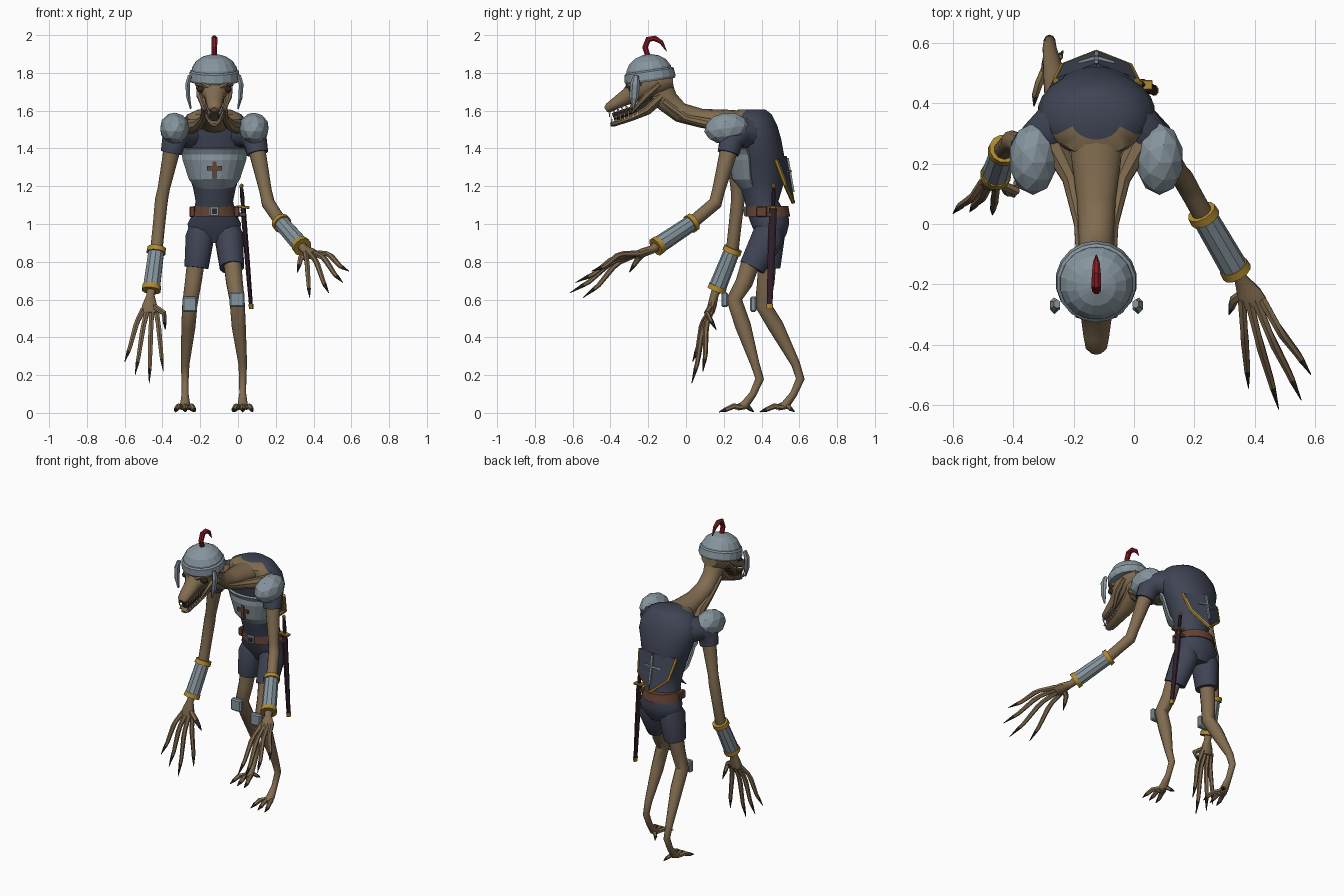
import bpy, bmesh, math
from mathutils import Vector as V

if "Cube" in bpy.data.objects:
    bpy.data.objects.remove(bpy.data.objects["Cube"])

CX = -0.125  # body centre line


def mat(name, *c):
    m = bpy.data.materials.new(name)
    m.use_nodes = True
    m.diffuse_color = (*c, 1)
    m.node_tree.nodes["Principled BSDF"].inputs["Base Color"].default_value = (*c, 1)
    return m


skin = mat("tan_hide", .22, .15, .08)
navy = mat("navy_cloth", .05, .058, .09)
steel = mat("blue_steel", .24, .3, .34)
gold = mat("brass", .42, .25, .03)
red = mat("crimson", .24, .012, .02)
leather = mat("leather", .13, .055, .035)
plum = mat("dark_plum", .03, .013, .024)
dark = mat("claw_black", .03, .022, .016)
bone = mat("bone", .36, .3, .2)


def finish(name, bm, mats, smooth):
    me = bpy.data.meshes.new(name)
    bmesh.ops.recalc_face_normals(bm, faces=bm.faces)
    bm.to_mesh(me)
    bm.free()
    ob = bpy.data.objects.new(name, me)
    bpy.context.collection.objects.link(ob)
    for m in mats:
        me.materials.append(m)
    if smooth:
        bpy.ops.object.select_all(action="DESELECT")
        ob.select_set(True)
        bpy.context.view_layer.objects.active = ob
        bpy.ops.object.shade_smooth_by_angle(angle=math.radians(smooth))
    return ob


def tube(name, pts, m, sides=8, axis=None, smooth=40, tip=None, tips=1, arc=None):
    """Loft rings (x, y, z, width[, height]) along a path; tip colours the last segments."""
    bm = bmesh.new()
    P = [V(p[:3]) for p in pts]
    rings = []
    for i, p in enumerate(pts):
        t = V(axis) if axis else P[min(i + 1, len(P) - 1)] - P[max(i - 1, 0)]
        t.normalize()
        s = (V((1, 0, 0)) - t * t.x).normalized()
        u = t.cross(s)
        a0, a1 = arc or (0, 360)
        n = sides + (1 if arc else 0)
        ring = []
        for k in range(n):
            a = math.radians(a0 + (a1 - a0) * k / sides + (0 if arc else 180 / sides))
            ring.append(bm.verts.new(P[i] + s * p[3] * math.cos(a) + u * p[-1] * math.sin(a)))
        rings.append(ring)
    for i, (a, b) in enumerate(zip(rings, rings[1:])):
        for k in range(sides):
            j = (k + 1) % len(a)
            f = bm.faces.new((a[k], a[j], b[j], b[k]))
            f.material_index = int(bool(tip) and i >= len(rings) - 1 - tips)
    if not arc:
        bm.faces.new(rings[0])
        bm.faces.new(rings[-1]).material_index = int(bool(tip))
    return finish(name, bm, [m, tip] if tip else [m], smooth)


def box(name, c, size, m, bevel=0, rot=(0, 0, 0)):
    bm = bmesh.new()
    bmesh.ops.create_cube(bm, size=1)
    bmesh.ops.scale(bm, vec=size, verts=bm.verts)
    if bevel:
        bmesh.ops.bevel(bm, geom=bm.edges[:], offset=bevel, segments=1, affect="EDGES")
    ob = finish(name, bm, [m], 0)
    ob.location, ob.rotation_euler = c, rot
    return ob


def ball(name, c, size, m, sub=2, rot=(0, 0, 0), smooth=0):
    bm = bmesh.new()
    bmesh.ops.create_icosphere(bm, subdivisions=sub, radius=1)
    bmesh.ops.scale(bm, vec=size, verts=bm.verts)
    ob = finish(name, bm, [m], smooth)
    ob.location, ob.rotation_euler = c, rot
    return ob


# Torso: z, front y, back y, half width
body = [(1.04, .33, .54, .115), (1.12, .31, .49, .10), (1.22, .28, .52, .12), (1.34, .26, .525, .16),
        (1.45, .24, .505, .195), (1.52, .225, .485, .19), (1.58, .225, .455, .145), (1.607, .28, .42, .085)]
rings = [(CX, (f + b) / 2, z, w, (b - f) / 2) for z, f, b, w in body]
torso = tube("torso", rings, navy, 24, (0, 0, 1), 50)
torso.data.materials.append(skin)
for f in torso.data.polygons:  # bare skin above the neckline
    if f.center.z > 1.53 and f.center.y < .31:
        f.material_index = 1

# Chest plate following the torso front
plate = tube("breastplate", [(CX, .4, 1.19, .10, .105), (CX, .4, 1.24, .14, .15), (CX, .4, 1.34, .175, .168),
                             (CX, .39, 1.37, .18, .155), (CX, .38, 1.40, .195, .16)],
             steel, 10, (0, 0, 1), 0, arc=(-158, -22))
plate.modifiers.new("thickness", "SOLIDIFY").thickness = .014
plate.modifiers["thickness"].offset = 0
box("cross_upright", (CX, .235, 1.285), (.022, .022, .09), leather)
box("cross_bar", (CX, .235, 1.295), (.08, .02, .022), leather)

# Belt and shorts
tube("belt", [(CX, .435, 1.04, .127, .118), (CX, .43, 1.095, .113, .113)], leather, 20, (0, 0, 1))
box("buckle", (CX, .315, 1.067), (.05, .015, .052), steel, .004)
box("buckle_hole", (CX, .308, 1.067), (.026, .008, .028), dark)
for s in (-1, 1):
    box("belt_pouch", (CX + s * .118, .40, 1.065), (.03, .06, .055), leather, .006)
tube("pelvis", [(CX, .45, .90, .07, .06), (CX, .45, .95, .135, .085), (CX, .445, 1.0, .145, .103),
                (CX, .435, 1.05, .12, .11)], navy, 16, (0, 0, 1), 50)

# Legs: side, knee, ankle y, knee z
for side, kx, ky, kz, ax, ay in (("left", -.005, .255, .60, .025, .39), ("right", -.255, .405, .575, -.28, .605)):
    s = 1 if side == "left" else -1
    sx, sy = (-.032, .35) if s > 0 else (-.22, .43)
    tube(side + "_shorts_leg", [(CX + s * .07, .45, 1.0, .06), (CX + s * .077, .435, .93, .078, .09),
                                (sx, sy, .77, .066, .072)], navy, 12, smooth=50)
    tube(side + "_leg", [(sx, sy, .82, .05), ((sx + kx) / 2, (sy + ky) / 2 + .005, .69, .046),
                         (kx, ky, kz, .042), (kx + (ax - kx) * .3, ky + (ay - ky) * .35, .46, .039, .042),
                         (ax, ay - .025, .26, .024), (ax, ay, .18, .02, .023),
                         (ax, ay - .035, .10, .019), (ax, ay - .08, .04, .028, .024),
                         (ax, ay - .12, .028, .03, .016)], skin, 10)
    box(side + "_knee_pad", (kx, ky - .05, kz), (.078, .034, .08), steel, .008)
    for k in (-1, 0, 1):
        tube(side + "_toe", [(ax + k * .015, ay - .09, .03, .015), (ax + k * .036, ay - .14, .035, .015),
                             (ax + k * .048, ay - .18, .017, .012), (ax + k * .052, ay - .215, .005, .002)],
             skin, 6, tip=dark)
    tube(side + "_heel_toe", [(ax - s * .01, ay - .07, .04, .014), (ax - s * .035, ay - .05, .02, .011),
                              (ax - s * .045, ay - .03, .005, .002)], skin, 6, tip=dark)

# Arms: shoulder, elbow, bracer ends, wrist, palm, finger tips, thumb tip
arms = {
    "left": ((.09, .24, 1.44), (.16, .155, 1.11), (.23, .03, 1.005), (.335, -.15, .885), (.40, -.265, .835),
             ((.587, -.50, .75), (.555, -.585, .69), (.48, -.615, .635), (.38, -.545, .61)), (.315, -.30, .745)),
    "right": ((-.34, .25, 1.44), (-.405, .275, 1.13), (-.432, .245, .86), (-.458, .165, .66), (-.47, .13, .53),
              ((-.60, .035, .27), (-.545, .04, .20), (-.47, .03, .155), (-.395, .09, .22)), (-.385, .16, .44)),
}
for side, (sh, el, b0, b1, palm, fingers, thumb) in arms.items():
    s = 1 if side == "left" else -1
    sh, el, b0, b1, palm, thumb = map(V, (sh, el, b0, b1, palm, thumb))
    d = (b1 - b0).normalized()
    wrist = b1 + d * .04
    tube(side + "_arm", [(*sh, .05), (*sh.lerp(el, .35), .043), (*sh.lerp(el, .8), .034), (*el, .036),
                         (*el.lerp(b0, .5), .034), (*b0, .034), (*b1, .026), (*wrist, .022),
                         (*wrist.lerp(palm, .6), .042, .024), (*palm, .045, .02)], skin, 10)
    low = sh.lerp(el, .2)
    tube(side + "_sleeve", [(CX + s * .12, .33, 1.48, .09), (CX + s * .19, .27, 1.48, .075),
                            (*sh, .066), (*low, .058)], navy, 12, smooth=50)
    ball(side + "_pauldron", (CX + s * .21, .215, 1.507), (.08, .12, .083), steel, rot=(.15, 0, 0))
    tube(side + "_bracer", [(*b0, .043), (*b1, .047)], steel, 10, smooth=0)
    for name, c in (("upper", b0), ("lower", b1)):
        tube(f"{side}_{name}_bracer_ring", [(*(c - d * .014), .05), (*(c + d * .014), .052)], gold, 12)
    for k, tip in enumerate(fingers):
        tip = V(tip)
        base = palm + V((s * (.033 - .022 * k), 0, 0)) - d * .02
        lift = V((0, -.012, .025))
        tube(side + "_finger", [(*base, .016), (*(base.lerp(tip, .3) + lift), .014),
                                (*(base.lerp(tip, .42) + lift), .015), (*base.lerp(tip, .72), .012),
                                (*base.lerp(tip, .8), .011), (*tip, .0015)], skin, 6, tip=dark)
    root = wrist.lerp(palm, .5)
    out = -.045 if s > 0 else .075
    mid = V((root.x + out, root.y - .03, (root.z + thumb.z) / 2 + .02))
    tube(side + "_thumb", [(*root, .018), (*mid, .016), (*mid.lerp(thumb, .5), .012), (*thumb, .002)],
         skin, 6, tip=dark)

# Neck and its tendons
tube("neck", [(CX, .36, 1.535, .10, .06), (CX, .22, 1.545, .085, .06), (CX, .08, 1.56, .066, .05),
              (CX, -.03, 1.59, .06, .053), (CX, -.10, 1.65, .058, .062), (CX, -.15, 1.74, .07, .075)], skin, 14)
for s in (-1, 1):
    tube("neck_tendon", [(CX + s * .05, -.12, 1.65, .018), (CX + s * .055, 0, 1.56, .02),
                         (CX + s * .085, .15, 1.525, .03), (CX + s * .15, .28, 1.51, .045)], skin, 8)

# Head, jaw and mouth
tube("skull", [(CX, -.07, 1.77, .06, .05), (CX, -.13, 1.765, .09, .085), (CX, -.22, 1.735, .092, .08),
               (CX, -.275, 1.70, .075, .06), (CX, -.31, 1.675, .052, .045), (CX, -.37, 1.64, .044, .033),
               (CX, -.41, 1.615, .036, .026), (CX, -.425, 1.605, .02, .014)], skin, 12)
tube("jaw", [(CX, -.13, 1.68, .066, .035), (CX, -.21, 1.605, .058, .03), (CX, -.29, 1.563, .042, .018),
             (CX, -.38, 1.53, .032, .014), (CX, -.40, 1.525, .018, .008)], skin, 10)
tube("mouth", [(CX, -.17, 1.66, .055, .03), (CX, -.27, 1.605, .042, .025), (CX, -.385, 1.565, .026, .025)], dark, 8)
for s in (-1, 1):
    for k in range(7):
        t = k / 6
        x, y = CX + s * (.045 - .016 * t), -.27 - .135 * t
        top, low = 1.64 - .045 * t, 1.575 - .038 * t
        tube("upper_tooth", [(x, y, top, .008), (x, y, top - .032, .001)], bone, 4, smooth=0)
        tube("lower_tooth", [(x * .97 + CX * .03, y + .012, low, .008), (x, y + .012, low + .032, .001)],
             bone, 4, smooth=0)
    ball("eye_socket", (CX + s * .062, -.282, 1.715), (.032, .022, .02), dark, rot=(0, s * .2, 0), smooth=60)
    tube("brow", [(CX + s * .02, -.312, 1.722, .012), (CX + s * .06, -.30, 1.738, .014),
                  (CX + s * .095, -.24, 1.74, .01)], skin, 6)
    tube("cheek_tendon", [(CX + s * .085, -.14, 1.74, .014), (CX + s * .08, -.21, 1.68, .016),
                          (CX + s * .052, -.28, 1.60, .008)], skin, 6)
    tube("cheek_guard", [(CX + s * .13, -.265, 1.785, .012, .015), (CX + s * .142, -.27, 1.74, .014, .026),
                         (CX + s * .138, -.275, 1.67, .012, .024), (CX + s * .125, -.28, 1.61, .005, .006)],
         steel, 6, smooth=0)

# Helmet, tilted forward, with a curled crest
up = V((0, -.15, 1)).normalized()
seat = V((CX, -.188, 1.755))
tube("helmet_dome", [(*(seat + up * h), r) for h, r in
                     ((.03, .125), (.07, .121), (.105, .10), (.13, .065), (.143, .022))], steel, 16, up, 0)
tube("helmet_rim", [(*seat, .13), (*(seat + up * .012), .136), (*(seat + up * .052), .132),
                    (*(seat + up * .06), .122)], steel, 18, up, 0)
tube("crest", [(CX, -.20, 1.885, .015), (CX, -.217, 1.935, .016), (CX, -.20, 1.978, .017),
               (CX, -.165, 1.983, .016), (CX, -.13, 1.962, .012), (CX, -.103, 1.915, .002)], red, 8, smooth=0)

# Back shield: two slanted halves, brass edge, steel cross
for s in (-1, 1):
    edge = [V((CX, .525, 1.36)), V((CX + s * .135, .475, 1.34)), V((CX + s * .11, .525, 1.21)), V((CX, .568, 1.115))]
    bm = bmesh.new()
    bm.faces.new([bm.verts.new(p) for p in edge])
    half = finish("back_shield_half", bm, [navy], 0)
    half.modifiers.new("thickness", "SOLIDIFY").thickness = .016
    half.modifiers["thickness"].offset = 0
    tube("shield_trim", [(*p, .011) for p in edge[1:]], gold, 6, smooth=0)
    tube("shield_cross_arm", [(CX, .554, 1.28, .008), (CX + s * .06, .535, 1.277, .008)], steel, 4, smooth=0)
tube("shield_cross_upright", [(CX, .538, 1.35, .011, .008), (CX, .569, 1.17, .009, .008)], steel, 4, smooth=0)

# Sheathed sword on the left hip
top, end = V((.018, .465, 1.20)), V((.07, .442, .55))


def along(t, r, r2=None):
    return (*top.lerp(end, t), r, r2 or r)


tube("scabbard", [along(.18, .015, .022), along(.6, .014, .021), along(.97, .011, .016)], plum, 8, smooth=0)
tube("sword_grip", [along(.02, .010), along(.09, .012), along(.18, .010)], plum, 8)
tube("scabbard_tip", [along(.96, .014, .019), along(1, .012, .016)], gold, 8)
ball("pommel", top, (.013, .013, .016), gold, 1)
box("sword_guard", top.lerp(end, .17), (.07, .032, .014), gold, .003, (0, .08, 0))
box("sword_strap", (.018, .45, 1.05), (.05, .05, .02), leather, .003)
